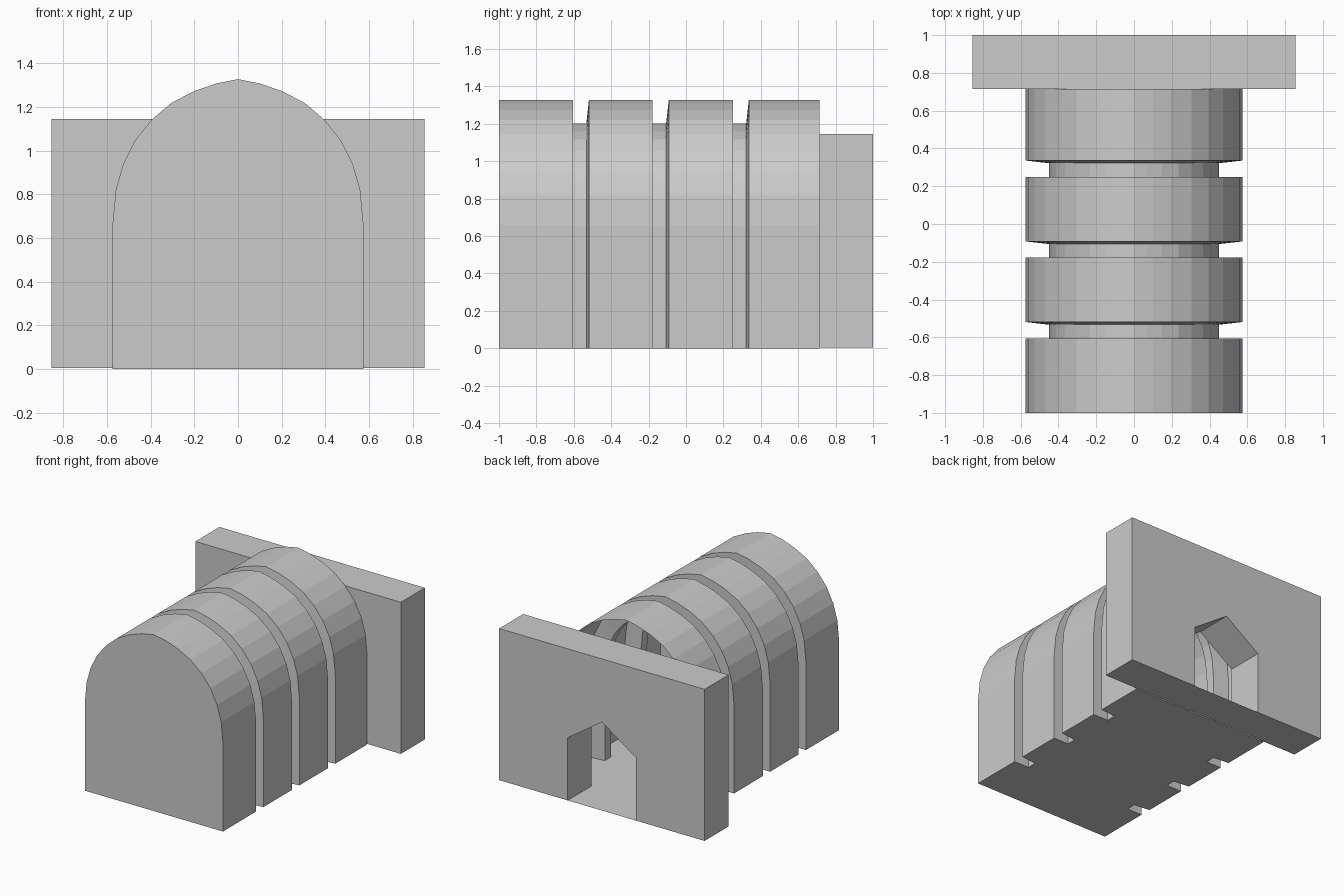
import bpy
import bmesh
from mathutils import Vector

cube = bpy.data.objects.get("Cube")
if cube:
    bpy.data.objects.remove(cube)

GREY = (0.6, 0.6, 0.6, 1.0)
stone = bpy.data.materials.new("plain_grey")
stone.use_nodes = True
stone.diffuse_color = GREY
stone.node_tree.nodes["Principled BSDF"].inputs["Base Color"].default_value = GREY


def finish(name, bm, fix_normals=True):
    if fix_normals:
        bmesh.ops.recalc_face_normals(bm, faces=bm.faces)
    mesh = bpy.data.meshes.new(name)
    bm.to_mesh(mesh)
    bm.free()
    mesh.materials.append(stone)
    obj = bpy.data.objects.new(name, mesh)
    bpy.context.collection.objects.link(obj)
    return obj


def mirrored(half):
    """Full arch from the half that runs from the floor to the crown."""
    return half + [Vector((-p.x, p.y)) for p in reversed(half[:-1])]


def inset(points, depth):
    """Move every point of an arch inward along its mitred normal."""
    result = []
    last = len(points) - 1
    for i, p in enumerate(points):
        before = (p - points[max(i - 1, 0)]).normalized()
        after = (points[min(i + 1, last)] - p).normalized()
        along = (before + after).normalized()
        result.append(p + depth * Vector((-along.y, along.x)))
    return result


# Arch section of the vaulted hall
half_arch = [Vector(p) for p in (
    (0.575, 0), (0.575, 0.66), (0.56, 0.82), (0.526, 0.94), (0.47, 1.05),
    (0.395, 1.143), (0.305, 1.22), (0.197, 1.275), (0.1, 1.308), (0, 1.328))]
outer = mirrored(half_arch)
inner = inset(outer, 0.125)

FRONT, WALL, BACK = -1.0, 0.715, 1.0

# Stations along the hall: each groove steps in square and slopes back out
stations = [(FRONT, outer)]
for start in (-0.605, -0.178, 0.25):
    stations += [(start, outer), (start, inner),
                 (start + 0.072, inner), (start + 0.086, outer)]
stations.append((WALL, outer))

# Vaulted hall: thin shell with a closed front, a floor and an open back
bm = bmesh.new()
rings = [[bm.verts.new((p.x, y, p.y)) for p in arch] for y, arch in stations]
bm.faces.new(rings[0])
for (y0, _), (y1, _), a, b in zip(stations, stations[1:], rings, rings[1:]):
    for i in range(len(a) - 1):
        bm.faces.new((a[i], a[i + 1], b[i + 1], b[i]))
    if y1 > y0:
        bm.faces.new((a[-1], a[0], b[0], b[-1]))
finish("vaulted_hall", bm)

# Back wall with a pointed doorway
SILL = 0.004
half_wall = [(0.285, SILL), (0.285, 0.475), (0, 0.67)]
outline = half_wall + [(-0.285, 0.475), (-0.285, SILL), (-0.855, SILL),
                       (-0.855, 1.145), (0.855, 1.145), (0.855, SILL)]
bm = bmesh.new()
face = bm.faces.new([bm.verts.new((x, WALL, z)) for x, z in outline])
grown = bmesh.ops.extrude_face_region(bm, geom=[face], use_keep_orig=True)
moved = [v for v in grown["geom"] if isinstance(v, bmesh.types.BMVert)]
bmesh.ops.translate(bm, verts=moved, vec=(0, BACK - WALL, 0))
finish("back_wall", bm)

# Flat sill across the doorway
bm = bmesh.new()
bm.faces.new([bm.verts.new((x, y, SILL)) for x, y in (
    (-0.285, WALL), (0.285, WALL), (0.285, BACK), (-0.285, BACK))])
finish("door_sill", bm, fix_normals=False)
